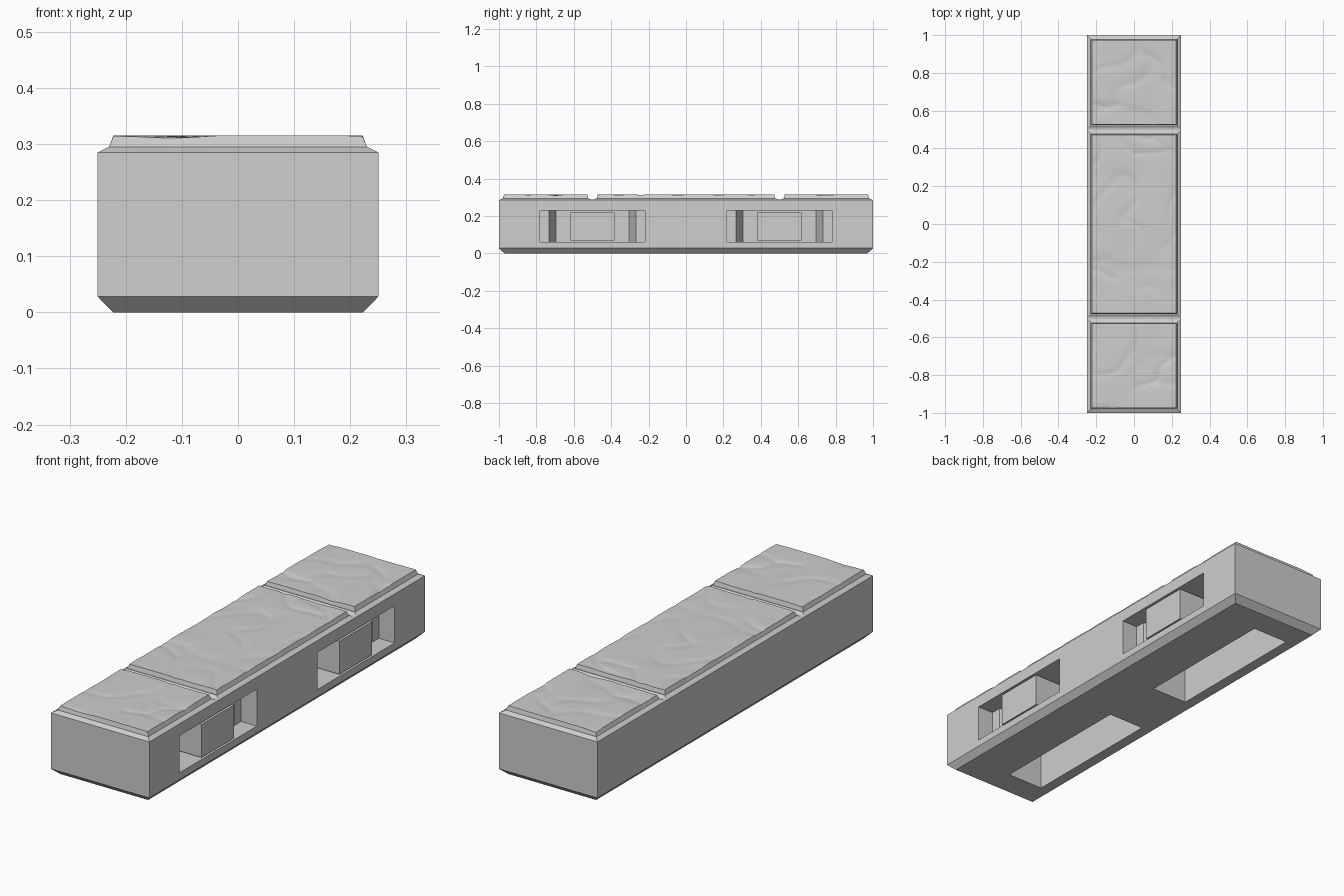
import bpy, bmesh, math
from mathutils import Vector, noise
from mathutils.geometry import intersect_point_line

if "Cube" in bpy.data.objects:
    bpy.data.objects.remove(bpy.data.objects["Cube"], do_unlink=True)

stone_grey = bpy.data.materials.new("stone grey")
stone_grey.use_nodes = True
colour = (0.62, 0.62, 0.62, 1)
stone_grey.diffuse_color = colour
stone_grey.node_tree.nodes["Principled BSDF"].inputs["Base Color"].default_value = colour


def finish(name, bm):
    bmesh.ops.recalc_face_normals(bm, faces=bm.faces)
    mesh = bpy.data.meshes.new(name)
    bm.to_mesh(mesh)
    bm.free()
    mesh.materials.append(stone_grey)
    obj = bpy.data.objects.new(name, mesh)
    bpy.context.collection.objects.link(obj)
    return obj


def loft(name, rings):
    """Closed solid through rings of points with equal counts."""
    bm = bmesh.new()
    loops = [[bm.verts.new(p) for p in ring] for ring in rings]
    n = len(loops[0])
    for a, b in zip(loops, loops[1:]):
        for i in range(n):
            j = (i + 1) % n
            bm.faces.new((a[i], a[j], b[j], b[i]))
    bm.faces.new(loops[0])
    bm.faces.new(loops[-1])
    return finish(name, bm)


def rect(x0, x1, y0, y1, z):
    return [(x0, y0, z), (x1, y0, z), (x1, y1, z), (x0, y1, z)]


def box(name, x0, x1, y0, y1, z0, z1):
    return loft(name, [rect(x0, x1, y0, y1, z) for z in (z0, z1)])


# Base block with chamfered foot and shoulder
sections = [(.223, .97, 0), (.25, 1, .028), (.25, 1, .285), (.23, .98, .295)]
base = loft("base", [rect(-hx, hx, -hy, hy, z) for hx, hy, z in sections])

cutters = []
for side in (-1, 1):
    mid = side * .5
    # Clip pocket in one long side, stepped and tapering inwards
    half = [(.3, .28), (.17, .28), (.17, .232), (.06, .195)]
    outline = half + [(x, -y) for x, y in reversed(half)]
    cutters.append(loft("pocket_cutter", [[(x, mid + y, z) for x, y in outline]
                                          for z in (.06, .23)]))
    # Long slot in the underside
    cutters.append(box("slot_cutter", -.172, .012, mid - .35, mid + .35, -.1, .23))
    # Rounded joint groove across the top
    steps = 16
    circle = [(math.cos(2 * math.pi * i / steps) * .025 + mid,
               math.sin(2 * math.pi * i / steps) * .025 + .312) for i in range(steps)]
    cutters.append(loft("groove_cutter", [[(x, y, z) for y, z in circle]
                                          for x in (-.4, .4)]))

for cutter in cutters:
    cutter.hide_render = True
    mod = base.modifiers.new("cut", "BOOLEAN")
    mod.operation = "DIFFERENCE"
    mod.solver = "EXACT"
    mod.object = cutter
evaluated = base.evaluated_get(bpy.context.evaluated_depsgraph_get())
base_mesh = bpy.data.meshes.new_from_object(evaluated)
base.modifiers.clear()
base.data = base_mesh
for cutter in cutters:
    bpy.data.objects.remove(cutter, do_unlink=True)

# Posts standing in the pockets
for name, mid in (("front_post", -.5), ("back_post", .5)):
    box(name, .05, .249, mid - .12, mid + .117, .068, .22)

# Cracks drawn as paths over the slabs
cracks = [
    [(.06, .9), (.14, .86), (.165, .82), (.165, .76), (.22, .71)],
    [(-.24, -.24), (-.17, -.25), (-.11, -.29)],
    [(.22, -.7), (.14, -.75), (.12, -.83), (.02, -.86)],
    [(-.23, .64), (-.15, .62), (-.08, .63)],
    [(-.1, .48), (.0, .37), (.15, .38)],
]


def crack_distance(p):
    best = 1
    for path in cracks:
        for a, b in zip(path, path[1:]):
            a, b = Vector((*a, 0)), Vector((*b, 0))
            _, t = intersect_point_line(p, a, b)
            best = min(best, (p - a.lerp(b, min(1, max(0, t)))).length)
    return best


def relief(x, y):
    """Worn top: level areas with shallow hollows and cracks."""
    p = Vector((x, y, 0))
    warp = noise.noise_vector(p * 5) * .06
    hollow = noise.noise((p + warp) * 6 + Vector((3, 1, 7)))
    ridge = 1 - abs(noise.noise((p + warp) * 4))
    drop = .005 * max(0, hollow) + .003 * max(0, ridge - .85) / .15
    return .3155 - drop - .005 * math.exp(-crack_distance(p) / .012)


# Paving slabs with sloping sides
def slab(name, y0, y1):
    half_x, mid, half_y = .222, (y0 + y1) / 2, (y1 - y0) / 2
    bm = bmesh.new()
    bmesh.ops.create_grid(bm, x_segments=44, y_segments=round(half_y * 200), size=1)
    for v in bm.verts:
        x, y = v.co.x * half_x, mid + v.co.y * half_y
        v.co = (x, y, relief(x, y))
    rim = [e for e in bm.edges if e.is_boundary]
    skirt = bmesh.ops.extrude_edge_only(bm, edges=rim)["geom"]
    for v in (g for g in skirt if isinstance(g, bmesh.types.BMVert)):
        v.co.x *= .23 / half_x
        v.co.y = mid + (v.co.y - mid) * (half_y + .005) / half_y
        v.co.z = .294
    bmesh.ops.holes_fill(bm, edges=[e for e in bm.edges if e.is_boundary])
    obj = finish(name, bm)
    bpy.ops.object.select_all(action="DESELECT")
    obj.select_set(True)
    bpy.context.view_layer.objects.active = obj
    bpy.ops.object.shade_smooth_by_angle(angle=math.radians(30))


slab("front_slab", -.973, -.528)
slab("middle_slab", -.472, .472)
slab("back_slab", .528, .973)
